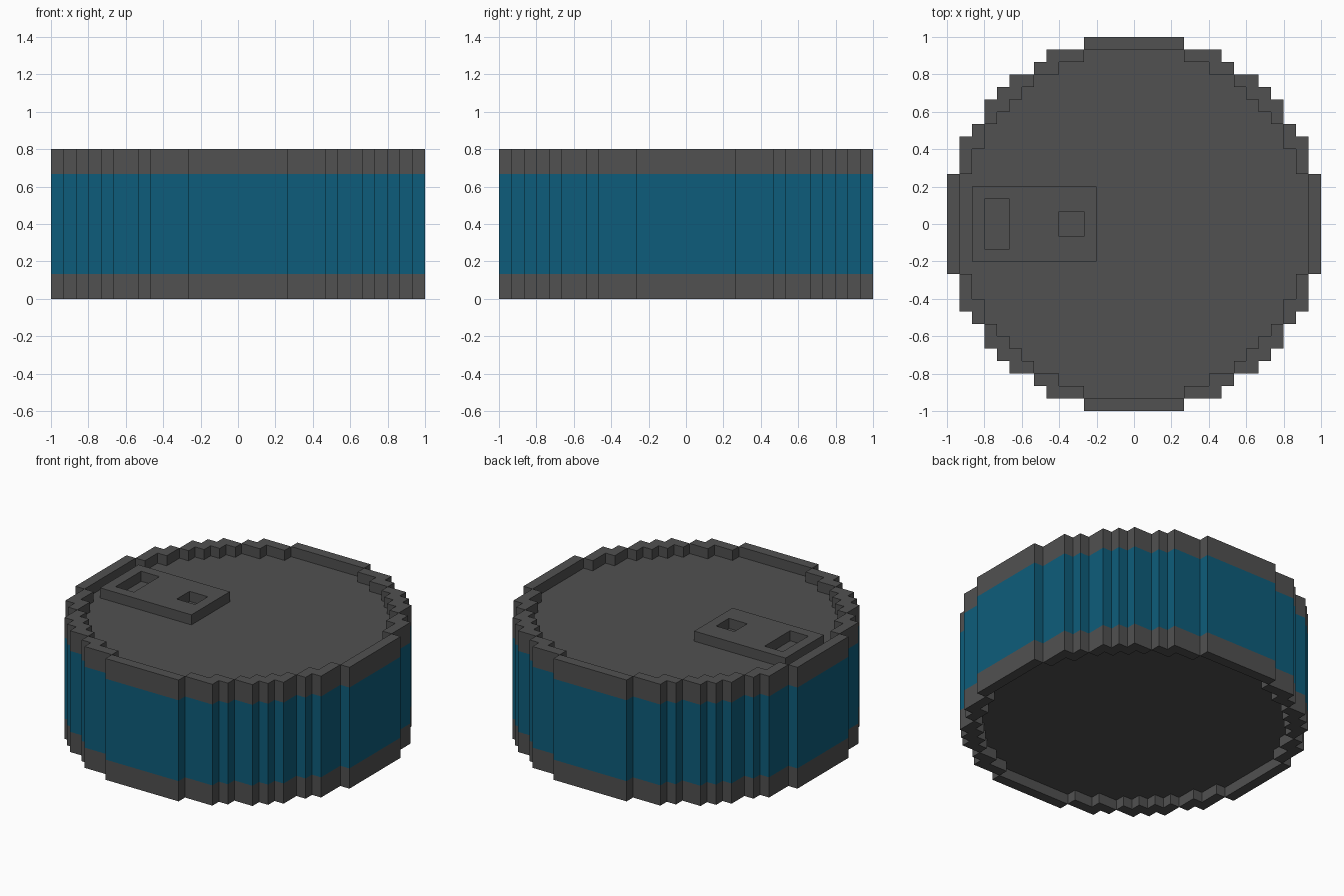
import bpy, bmesh

if "Cube" in bpy.data.objects:
    bpy.data.objects.remove(bpy.data.objects["Cube"])

U = 1 / 15  # size of one block step


def material(name, rgb):
    m = bpy.data.materials.new(name)
    m.diffuse_color = (*rgb, 1)
    m.use_nodes = True
    m.node_tree.nodes["Principled BSDF"].inputs["Base Color"].default_value = m.diffuse_color
    return m


grey = material("dark grey", (0.082, 0.082, 0.082))
blue = material("teal blue", (0.0042, 0.108, 0.197))


def finish(bm, name, mat):
    mesh = bpy.data.meshes.new(name)
    bm.to_mesh(mesh)
    bm.free()
    mesh.materials.append(mat)
    ob = bpy.data.objects.new(name, mesh)
    bpy.context.collection.objects.link(ob)
    return ob


def stepped_ring(octant):
    """Mirror one eighth of the stepped outline into a full anticlockwise loop."""
    quarter = [(y, x) for x, y in octant] + octant[-2::-1]
    ring = []
    for _ in range(4):
        ring += quarter
        quarter = [(-y, x) for x, y in quarter]
    return ring


outer = stepped_ring([(4, 15), (4, 14), (7, 14), (7, 13), (8, 13), (8, 12),
                      (10, 12), (10, 11), (11, 11)])
inner = stepped_ring([(4, 14), (4, 13), (6, 13), (6, 12), (8, 12), (8, 11),
                      (9, 11), (9, 10), (10, 10)])


def loft(name, levels, mat, cap_first=False, cap_last=False):
    bm = bmesh.new()
    rows = [[bm.verts.new((x * U, y * U, z * U)) for x, y in ring]
            for ring, z in levels]
    n = len(outer)
    for a, b in zip(rows, rows[1:]):
        for i in range(n):
            j = (i + 1) % n
            f = bm.faces.new((a[i], a[j], b[j], b[i]))
            if f.calc_area() < 1e-7:  # inner and outer corners touch here
                bm.faces.remove(f)
    if cap_first:
        bm.faces.new(rows[0][::-1])
    if cap_last:
        bm.faces.new(rows[-1])
    bm.normal_update()
    return finish(bm, name, mat)


# Bottom rim with recessed base, coloured band, top rim with recessed lid
loft("bottom_rim", [(inner, 1), (inner, 0), (outer, 0), (outer, 2)], grey, cap_first=True)
loft("side_band", [(outer, 2), (outer, 10)], blue)
loft("top_rim", [(outer, 10), (outer, 12), (inner, 12), (inner, 11)], grey, cap_last=True)

# Raised plate on the lid with two square pits
bm = bmesh.new()
xs, ys = [-13, -12, -10, -6, -4, -3], [-3, -2, -1, 1, 2, 3]
grid = [[bm.verts.new((x * U, y * U, 11 * U)) for y in ys] for x in xs]
for i in range(5):
    for j in range(5):
        large_pit = i == 1 and 1 <= j <= 3
        small_pit = i == 3 and j == 2
        if not (large_pit or small_pit):
            bm.faces.new((grid[i][j], grid[i + 1][j], grid[i + 1][j + 1], grid[i][j + 1]))
base = bm.faces[:]
ext = bmesh.ops.extrude_face_region(bm, geom=base, use_keep_orig=True)
bmesh.ops.translate(bm, vec=(0, 0, U),
                    verts=[g for g in ext["geom"] if isinstance(g, bmesh.types.BMVert)])
bmesh.ops.recalc_face_normals(bm, faces=bm.faces[:])
low = [f for f in bm.faces if all(v.co.z < 11.5 * U for v in f.verts)]
bmesh.ops.delete(bm, geom=low, context='FACES')
bmesh.ops.dissolve_limit(bm, angle_limit=0.01, verts=bm.verts[:], edges=bm.edges[:])
finish(bm, "lid_plate", grey)
